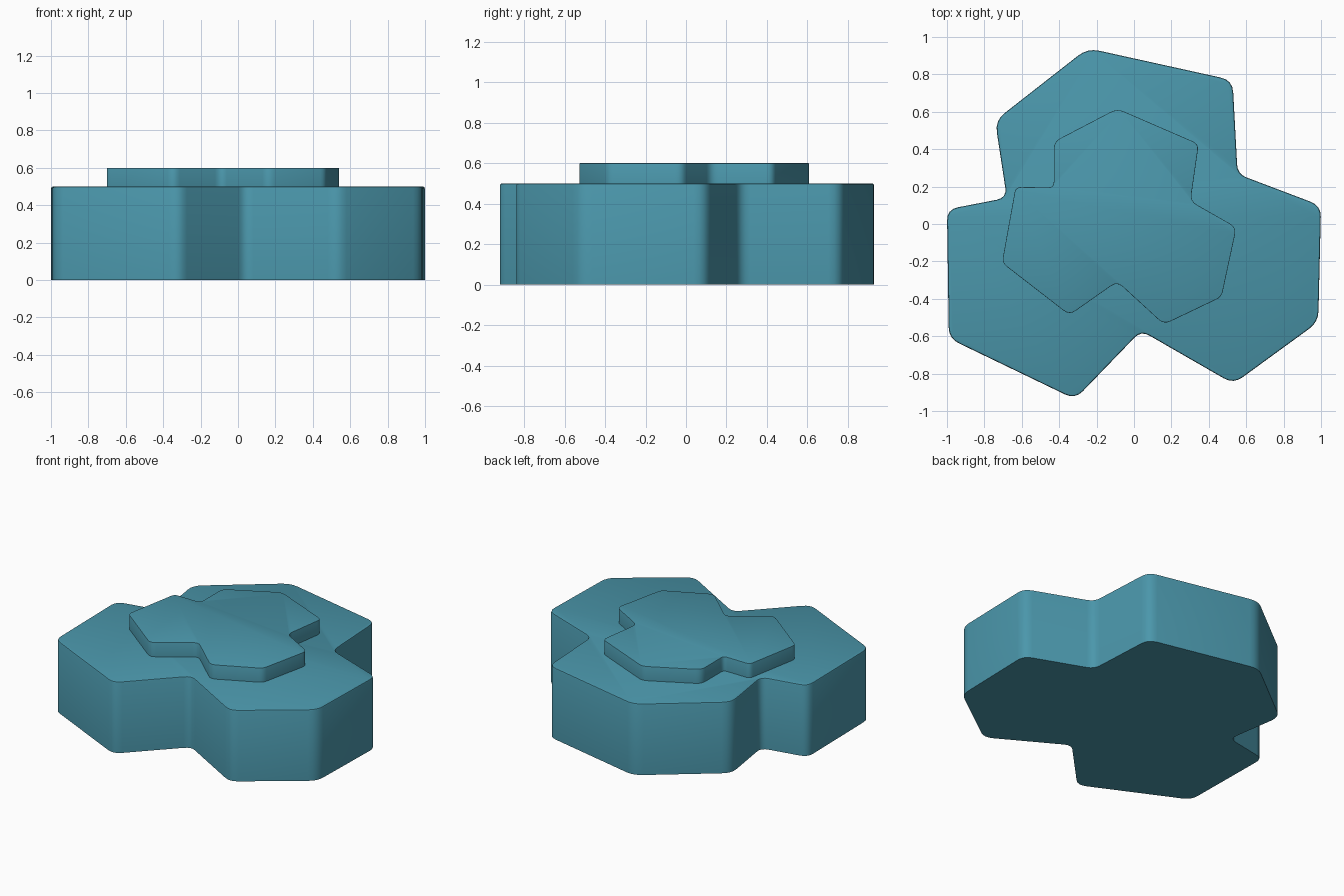
import bpy, bmesh
from mathutils import Vector

if "Cube" in bpy.data.objects:
    bpy.data.objects.remove(bpy.data.objects["Cube"])

teal = bpy.data.materials.new("teal")
teal.diffuse_color = (0.07, 0.31, 0.41, 1)
teal.use_nodes = True
teal.node_tree.nodes["Principled BSDF"].inputs["Base Color"].default_value = teal.diffuse_color


def rounded_outline(corners, steps=4):
    """Round every sharp corner (x, y, cut) into a short curve."""
    pts = [Vector((x, y)) for x, y, _ in corners]
    out = []
    for i, (_, _, cut) in enumerate(corners):
        p = pts[i]
        a = p + (pts[i - 1] - p).normalized() * cut
        b = p + (pts[(i + 1) % len(pts)] - p).normalized() * cut
        for k in range(steps + 1):
            t = k / steps
            out.append(a * (1 - t) ** 2 + p * (2 * t * (1 - t)) + b * t * t)
    return out


def slab(name, corners, z0, z1, bevel):
    """Extrude an outline from z0 to z1 and soften its top rim."""
    bm = bmesh.new()
    base = bm.faces.new([bm.verts.new((p.x, p.y, z0)) for p in rounded_outline(corners)])
    ext = bmesh.ops.extrude_face_region(bm, geom=[base], use_keep_orig=True)
    top = [v for v in ext["geom"] if isinstance(v, bmesh.types.BMVert)]
    bmesh.ops.translate(bm, verts=top, vec=(0, 0, z1 - z0))
    bmesh.ops.recalc_face_normals(bm, faces=bm.faces)
    rim = [e for e in bm.edges if all(v.co.z > z1 - 1e-5 for v in e.verts)]
    bmesh.ops.bevel(bm, geom=rim, offset=bevel, segments=2, profile=0.5, affect='EDGES')
    mesh = bpy.data.meshes.new(name)
    bm.to_mesh(mesh)
    bm.free()
    mesh.materials.append(teal)
    obj = bpy.data.objects.new(name, mesh)
    bpy.context.collection.objects.link(obj)
    bpy.ops.object.select_all(action='DESELECT')
    obj.select_set(True)
    bpy.context.view_layer.objects.active = obj
    bpy.ops.object.shade_smooth_by_angle(angle=0.6)
    return obj


# Thick three-lobed base
slab("base_slab", [
    (-0.248, 0.940, 0.065), (0.527, 0.769, 0.065), (0.554, 0.267, 0.05),
    (1.000, 0.098, 0.06), (0.985, -0.525, 0.06), (0.532, -0.855, 0.06),
    (0.038, -0.571, 0.05), (-0.315, -0.937, 0.06), (-0.990, -0.612, 0.06),
    (-1.000, 0.078, 0.06), (-0.680, 0.140, 0.055), (-0.743, 0.553, 0.065),
], 0, 0.5, 0.01)

# Smaller raised tier on top
slab("upper_tier", [
    (-0.090, 0.617, 0.04), (0.346, 0.428, 0.035), (0.302, 0.122, 0.04),
    (0.548, -0.018, 0.04), (0.468, -0.390, 0.03), (0.160, -0.537, 0.04),
    (-0.090, -0.308, 0.04), (-0.345, -0.487, 0.04), (-0.706, -0.208, 0.03),
    (-0.633, 0.198, 0.03), (-0.429, 0.195, 0.03), (-0.429, 0.440, 0.04),
], 0.49, 0.6, 0.003)
